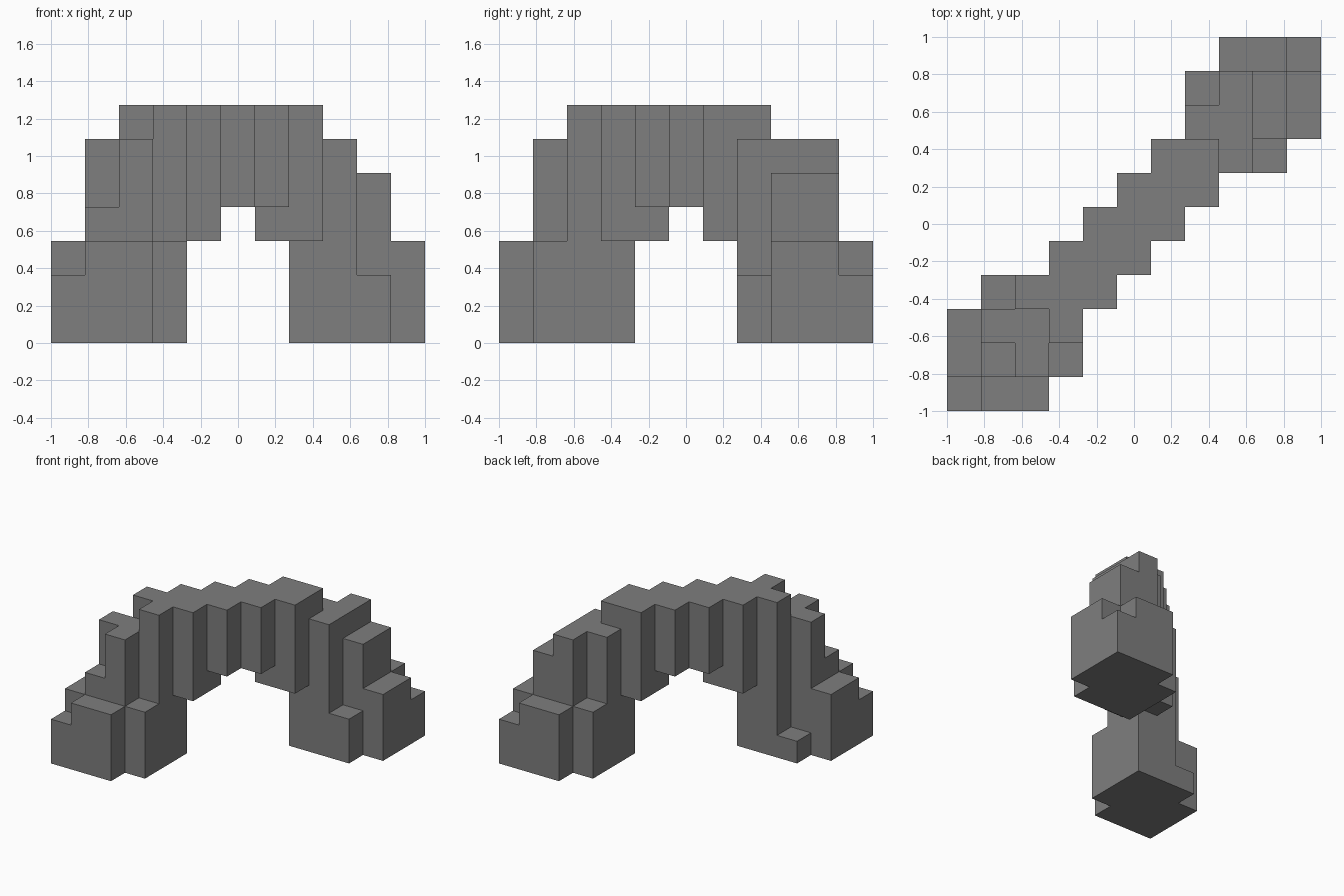
import bpy
import bmesh
import math
from mathutils import Vector

cube = bpy.data.objects.get("Cube")
if cube:
    bpy.data.objects.remove(cube, do_unlink=True)

COUNT = 11            # blocks along each side of the base
TOP = 7               # blocks up to the crown of the arch
SIZE = 2 / COUNT

stone = bpy.data.materials.new("grey stone")
stone.use_nodes = True
grey = (0.21, 0.21, 0.21, 1)
stone.diffuse_color = grey
stone.node_tree.nodes["Principled BSDF"].inputs["Base Color"].default_value = grey


def column(i, j, low, high):
    return {(i, j, k) for k in range(low, high)}


def foot_blocks(rows, turned):
    """Column heights, read from the outer corner inwards."""
    blocks = set()
    for j, row in enumerate(rows):
        for i, height in enumerate(row):
            place = (COUNT - 1 - i, COUNT - 1 - j) if turned else (i, j)
            blocks |= column(*place, 0, int(height))
    return blocks


def span_blocks():
    """Diagonal stair of blocks, raised underneath at the middle."""
    blocks = set()
    for i in range(COUNT):
        for j in range(COUNT):
            from_middle = abs(i + j - (COUNT - 1))
            if abs(i - j) <= 1 and from_middle <= 3:
                blocks |= column(i, j, 4 if from_middle <= 1 else 3, TOP)
    return blocks


def build(name, blocks, solid):
    """Skin the blocks with only their outside faces, then merge flat areas."""
    bm = bmesh.new()
    for block in blocks:
        centre = Vector(block) + Vector((0.5, 0.5, 0.5))
        for axis in range(3):
            for side in (-1, 1):
                normal = Vector((0, 0, 0))
                normal[axis] = side
                if tuple(int(c) for c in Vector(block) + normal) in solid:
                    continue
                u = Vector((0, 0, 0))
                u[(axis + 1) % 3] = 0.5
                v = normal.cross(u)
                middle = centre + normal / 2
                corners = (middle - u - v, middle + u - v, middle + u + v, middle - u + v)
                bm.faces.new([bm.verts.new(c) for c in corners])
    bmesh.ops.remove_doubles(bm, verts=bm.verts, dist=0.01)
    bmesh.ops.dissolve_limit(bm, angle_limit=math.radians(1), verts=bm.verts, edges=bm.edges)
    for vert in bm.verts:
        vert.co = (vert.co - Vector((COUNT / 2, COUNT / 2, 0))) * SIZE
    mesh = bpy.data.meshes.new(name)
    bm.to_mesh(mesh)
    bm.free()
    mesh.materials.append(stone)
    bpy.context.collection.objects.link(bpy.data.objects.new(name, mesh))


# Two stepped feet in opposite corners, joined by the arch span
parts = {
    "right_foot": foot_blocks(("2330", "3463", "3667", "0177"), False),
    "left_foot": foot_blocks(("2330", "3563", "3566", "0267"), True),
    "arch_span": span_blocks(),
}
solid = set().union(*parts.values())
for name, blocks in parts.items():
    build(name, blocks, solid)
